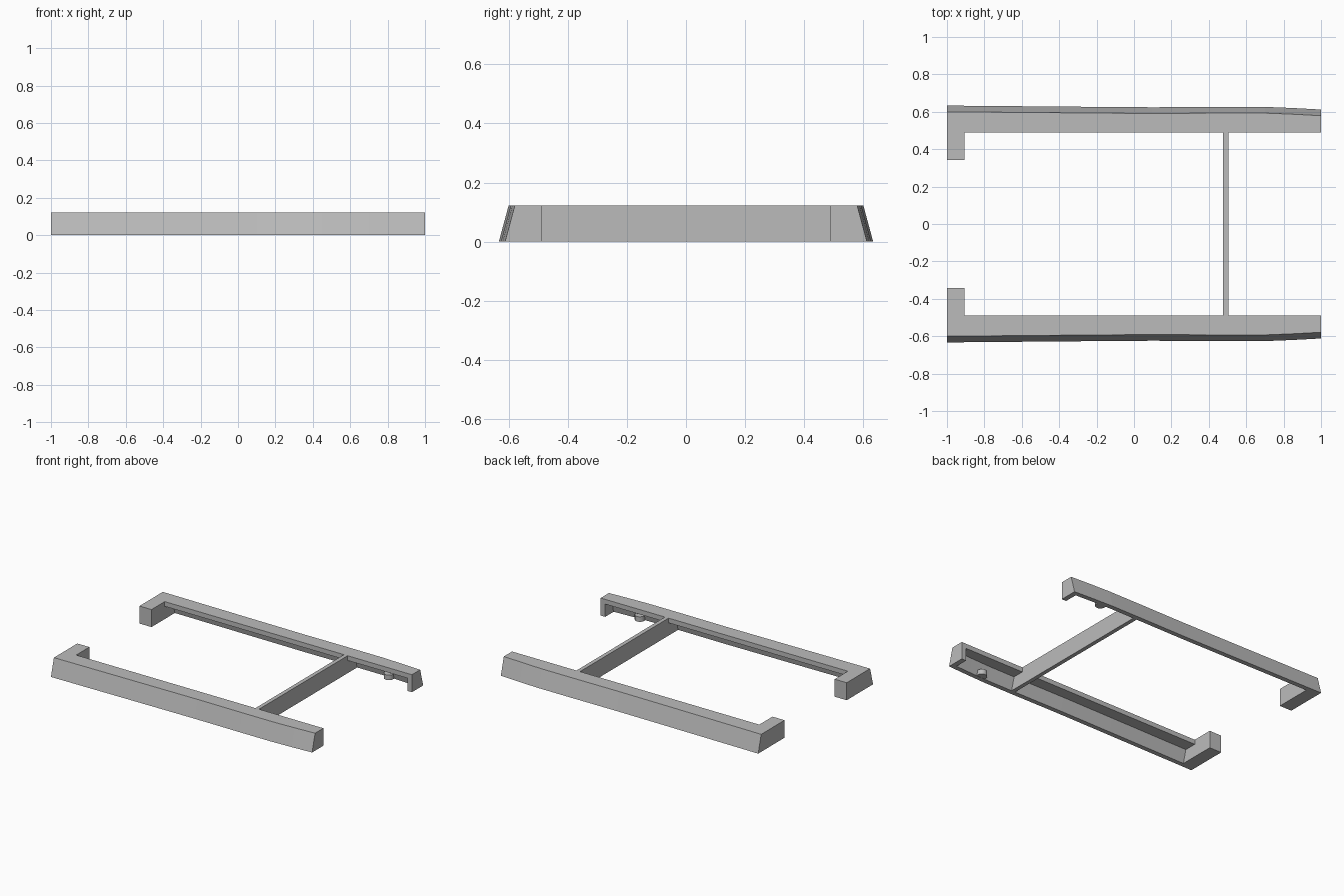
import bpy, bmesh

if "Cube" in bpy.data.objects:
    bpy.data.objects.remove(bpy.data.objects["Cube"])

HEIGHT, WALL, INNER, HOOK = 0.122, 0.033, 0.488, 0.342
# outer edge of the rail along x: (x, y at the bottom)
OUTLINE = [(-1, 0.633), (-0.3, 0.627), (0.1, 0.624), (0.45, 0.626), (0.7, 0.626), (0.85, 0.62), (1, 0.612)]
LEAN = 0.033

grey = bpy.data.materials.new("mid grey")
grey.use_nodes = True
grey.diffuse_color = (0.5, 0.5, 0.5, 1)
grey.node_tree.nodes["Principled BSDF"].inputs["Base Color"].default_value = (0.5, 0.5, 0.5, 1)


def finish(name, bm):
    bmesh.ops.recalc_face_normals(bm, faces=bm.faces)
    mesh = bpy.data.meshes.new(name)
    bm.to_mesh(mesh)
    bm.free()
    mesh.materials.append(grey)
    obj = bpy.data.objects.new(name, mesh)
    bpy.context.collection.objects.link(obj)
    return obj


def outer(x):
    """Bottom outer edge of the rail at x."""
    for (a, ya), (b, yb) in zip(OUTLINE, OUTLINE[1:]):
        if x <= b:
            return ya + (yb - ya) * (x - a) / (b - a)
    return OUTLINE[-1][1]


def channel(x):
    """Section with a leaning outer wall and a flat top flange."""
    y, under = outer(x), HEIGHT - WALL
    return [(y, 0), (y - LEAN, HEIGHT), (INNER, HEIGHT), (INNER, under),
            (y - WALL - LEAN * under / HEIGHT, under), (y - WALL, 0)]


def solid(inner):
    """Filled section reaching in to the given y."""
    return lambda x: [(outer(x), 0), (outer(x) - LEAN, HEIGHT), (inner, HEIGHT), (inner, 0)]


def loft(name, section, xs, side):
    bm = bmesh.new()
    rings = [[bm.verts.new((x, side * y, z)) for y, z in section(x)] for x in xs]
    for r, s in zip(rings, rings[1:]):
        for i in range(len(r)):
            j = (i + 1) % len(r)
            bm.faces.new((r[i], r[j], s[j], s[i]))
    bm.faces.new(rings[0])
    bm.faces.new(rings[-1])
    return finish(name, bm)


HOOK_X, CAP_X = -0.907, 0.965
middle = [x for x, y in OUTLINE if HOOK_X < x < CAP_X]
for label, side in (("front", -1), ("back", 1)):
    loft(label + "_rail", channel, [HOOK_X] + middle + [CAP_X], side)
    loft(label + "_hook", solid(HOOK), [-1, HOOK_X], side)
    loft(label + "_end_cap", solid(INNER), [CAP_X, 1], side)

    # small round peg at the foot of the wall
    bm = bmesh.new()
    bmesh.ops.create_cone(bm, cap_ends=True, segments=24, radius1=0.033, radius2=0.033, depth=0.035)
    peg = finish(label + "_peg", bm)
    peg.location = (0.76, side * 0.578, 0.0185)
    bpy.ops.object.select_all(action="DESELECT")
    peg.select_set(True)
    bpy.context.view_layer.objects.active = peg
    bpy.ops.object.shade_smooth_by_angle()

# crossbar, running under both flanges to the walls
bm = bmesh.new()
bmesh.ops.create_cube(bm, size=1)
for v in bm.verts:
    half = INNER if v.co.z > 0 else outer(0.49) - WALL / 2
    v.co = (0.49 + v.co.x * 0.028, v.co.y * 2 * (outer(0.49) - WALL / 2 - (LEAN if v.co.z > 0 else 0)),
            HEIGHT if v.co.z > 0 else 0)
finish("crossbar", bm)
